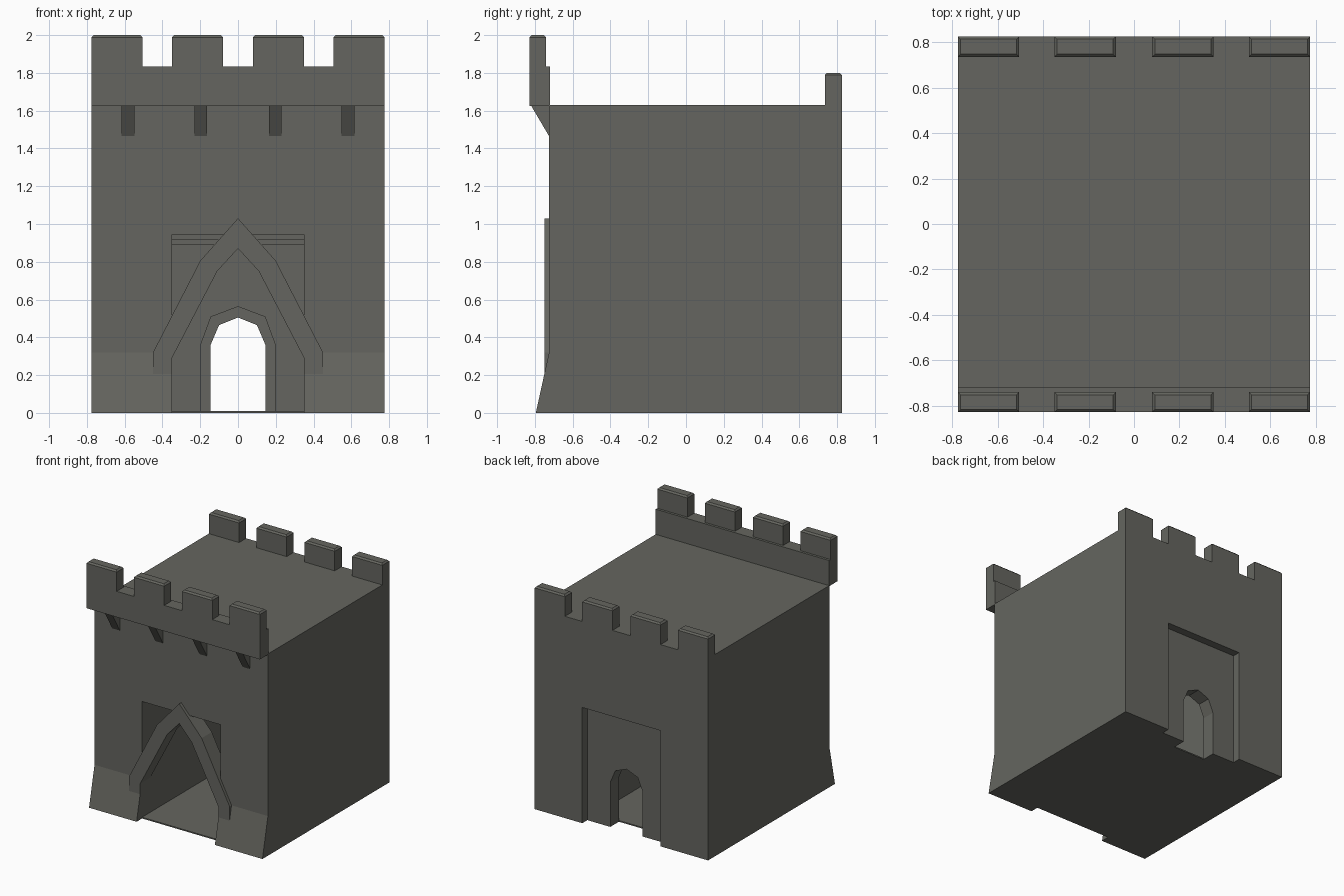
import bpy
import bmesh
from mathutils import Vector

cube = bpy.data.objects.get("Cube")
if cube:
    bpy.data.objects.remove(cube, do_unlink=True)

# One stone colour for everything
COLOUR = (0.13, 0.131, 0.115, 1.0)
stone = bpy.data.materials.new("grey stone")
stone.use_nodes = True
stone.diffuse_color = COLOUR
bsdf = stone.node_tree.nodes["Principled BSDF"]
bsdf.inputs["Base Color"].default_value = COLOUR
bsdf.inputs["Roughness"].default_value = 0.9


def finish(name, bm):
    bmesh.ops.recalc_face_normals(bm, faces=bm.faces)
    mesh = bpy.data.meshes.new(name)
    bm.to_mesh(mesh)
    bm.free()
    mesh.materials.append(stone)
    obj = bpy.data.objects.new(name, mesh)
    bpy.context.collection.objects.link(obj)
    return obj


def prism(name, profile, axis, start, end):
    """Extrude a 2D profile: axis x takes (y, z) points, axis y takes (x, z)."""
    bm = bmesh.new()
    if axis == "x":
        verts = [bm.verts.new((start, a, b)) for a, b in profile]
        step = Vector((end - start, 0, 0))
    else:
        verts = [bm.verts.new((a, start, b)) for a, b in profile]
        step = Vector((0, end - start, 0))
    face = bm.faces.new(verts)
    new = bmesh.ops.extrude_face_region(bm, geom=[face])["geom"]
    moved = [v for v in new if isinstance(v, bmesh.types.BMVert)]
    bmesh.ops.translate(bm, verts=moved, vec=step)
    return finish(name, bm)


def box(name, x, y, z, chamfer=0.0):
    bm = bmesh.new()
    bmesh.ops.create_cube(bm, size=1)
    for v in bm.verts:
        v.co = [lo + (c + 0.5) * (hi - lo) for c, (lo, hi) in zip(v.co, (x, y, z))]
    if chamfer:
        top = [e for e in bm.edges if all(v.co.z > z[1] - 0.001 for v in e.verts)]
        bmesh.ops.bevel(bm, geom=top, offset=chamfer, segments=1, affect="EDGES")
    return finish(name, bm)


def cut(target, cutter):
    mod = target.modifiers.new("cut", "BOOLEAN")
    mod.operation = "DIFFERENCE"
    mod.solver = "EXACT"
    mod.object = cutter
    bpy.context.view_layer.objects.active = target
    bpy.ops.object.modifier_apply(modifier=mod.name)
    bpy.data.objects.remove(cutter, do_unlink=True)


def mirrored(half):
    """Complete a half outline that runs from the right foot to the apex."""
    return half + [(-x, z) for x, z in reversed(half) if x > 0]


W, FRONT, BACK, ROOF = 0.775, -0.725, 0.825, 1.63
GATE, WALL_IN, WALL_OUT = 0.35, 0.68, 0.76

# Main block with a sloped foot at the front
body = prism("gatehouse_body",
             [(-0.795, 0), (BACK, 0), (BACK, ROOF), (FRONT, ROOF), (FRONT, 0.32)],
             "x", -W, W)

# Gate passage with a stepped ceiling, leaving a thin floor
for depth, top in ((WALL_IN, 0.89), (-0.5, 0.915), (-0.6, 0.945)):
    cut(body, box("passage_cutter", (-GATE, GATE), (-1, depth), (0.01, top)))
cut(body, box("threshold_cutter", (-GATE, GATE), (-1, FRONT), (-0.1, 0.2)))

# Shallow rear recess and arched rear doorway
cut(body, box("recess_cutter", (-GATE, GATE), (WALL_OUT, 1), (-0.1, 0.935)))
door = [(0.145, 0), (0.145, 0.36), (0.1, 0.465), (0, 0.505)]
door_low = [(0.145, -0.1)] + door[1:]
cut(body, prism("door_cutter", mirrored(door_low), "y", 0.65, 0.9))

# Raised surround on the inner side of the doorway
surround = [(0.2, 0), (0.2, 0.36), (0.145, 0.51), (0, 0.565)]
prism("door_surround", mirrored(surround) + mirrored(door)[::-1], "y", 0.65, WALL_IN)

# Pointed arch standing in front of the gate
outer = [(0.45, 0.19), (0.45, 0.32), (0.2, 0.805), (0, 1.03)]
inner = [(0.35, 0.19), (0.35, 0.29), (0.11, 0.75), (0, 0.87)]
prism("gate_arch", mirrored(outer) + mirrored(inner)[::-1], "y", -0.75, -0.62)

# Overhanging front parapet
box("front_parapet", (-W, W), (-0.828, -0.72), (1.625, 1.833))

# Wedge corbels under the parapet
for i, x in enumerate((-0.583, -0.197, 0.197, 0.583)):
    prism(f"corbel_{i + 1}", [(FRONT, 1.465), (FRONT, 1.63), (-0.822, 1.63)],
          "x", x - 0.034, x + 0.034)

# Merlons along the front parapet and the rear roof edge
for i, x in enumerate((-0.64, -0.215, 0.215, 0.64)):
    span = (x - 0.135, x + 0.135)
    box(f"front_merlon_{i + 1}", span, (-0.828, -0.74), (1.82, 2.0), 0.012)
    box(f"rear_merlon_{i + 1}", span, (0.735, BACK), (1.62, 1.8), 0.012)
